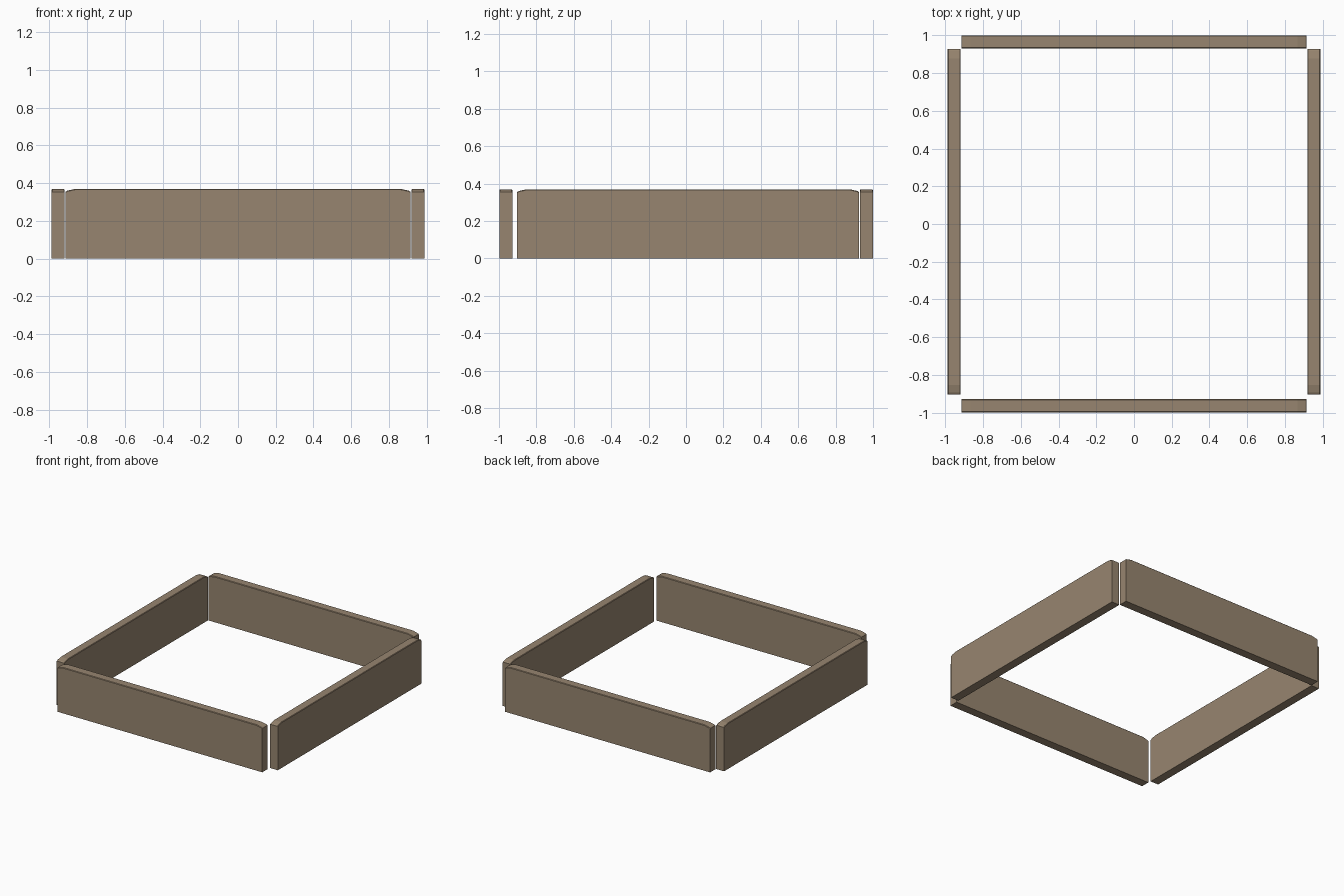
import bpy, bmesh, math
from mathutils import Matrix

if "Cube" in bpy.data.objects:
    bpy.data.objects.remove(bpy.data.objects["Cube"])

wood = bpy.data.materials.new("weathered_wood")
wood.diffuse_color = (0.31, 0.235, 0.16, 1)
wood.use_nodes = True
wood.node_tree.nodes["Principled BSDF"].inputs["Base Color"].default_value = wood.diffuse_color

HALF, THICK, TOP = 0.915, 0.07, 0.369


def plank(name, x, y, turn):
    # Board outline with eased upper corners, extruded through its thickness
    right = [(HALF, 0), (HALF, 0.354), (0.905, 0.36), (0.865, TOP)]
    outline = right + [(-px, pz) for px, pz in reversed(right)]
    bm = bmesh.new()
    face = bm.faces.new([bm.verts.new((px, -THICK / 2, pz)) for px, pz in outline])
    ext = bmesh.ops.extrude_face_region(bm, geom=[face])
    verts = [g for g in ext["geom"] if isinstance(g, bmesh.types.BMVert)]
    bmesh.ops.translate(bm, verts=verts, vec=(0, THICK, 0))
    bmesh.ops.recalc_face_normals(bm, faces=bm.faces)
    # Fine chamfer along the upper long edges
    edges = [e for e in bm.edges
             if all(v.co.z > 0.35 for v in e.verts)
             and abs(e.verts[0].co.y - e.verts[1].co.y) < 1e-5]
    bmesh.ops.bevel(bm, geom=edges, offset=0.004, segments=1, affect='EDGES')
    bm.transform(Matrix.Translation((x, y, 0)) @ Matrix.Rotation(turn, 4, 'Z'))
    mesh = bpy.data.meshes.new(name)
    bm.to_mesh(mesh)
    bm.free()
    mesh.materials.append(wood)
    bpy.context.collection.objects.link(bpy.data.objects.new(name, mesh))


# Four boards of the raised bed frame
plank("front_board", 0, -0.963, 0)
plank("back_board", 0, 0.965, 0)
plank("left_board", -0.953, 0.011, math.pi / 2)
plank("right_board", 0.953, 0.011, math.pi / 2)
